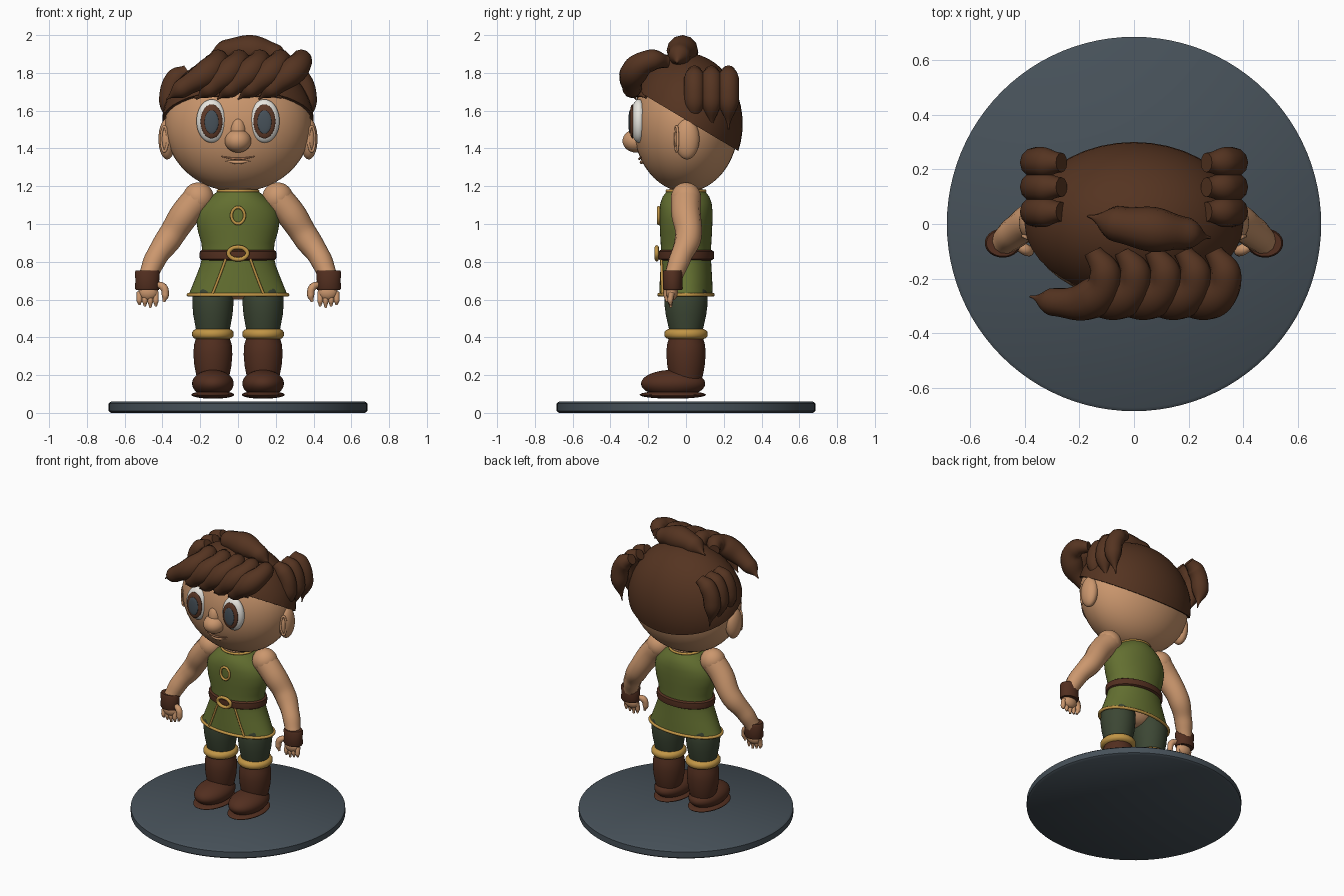
import bpy
import bmesh
from math import sin, cos, pi, radians
from mathutils import Vector

default_cube = bpy.data.objects.get("Cube")
if default_cube:
    bpy.data.objects.remove(default_cube, do_unlink=True)


def make_material(name, red, green, blue):
    material = bpy.data.materials.new(name)
    material.use_nodes = True
    colour = (red, green, blue, 1)
    material.diffuse_color = colour
    shader = material.node_tree.nodes["Principled BSDF"]
    shader.inputs["Base Color"].default_value = colour
    shader.inputs["Roughness"].default_value = 0.7
    return material


SKIN = make_material("skin", .6, .31, .155)
LIP = make_material("lip", .4, .18, .09)
HAIR = make_material("hair_brown", .09, .034, .015)
LEATHER = make_material("leather_brown", .085, .028, .014)
OLIVE = make_material("olive_cloth", .125, .16, .03)
DARK_GREEN = make_material("dark_green_cloth", .045, .062, .034)
GOLD = make_material("gold", .53, .3, .06)
SLATE = make_material("slate", .062, .082, .1)
WHITE = make_material("eye_white", .8, .78, .73)
IRIS = make_material("iris_brown", .11, .04, .02)


def finish(obj, name, material):
    bpy.ops.object.select_all(action='DESELECT')
    obj.select_set(True)
    bpy.context.view_layer.objects.active = obj
    obj.name = name
    obj.data.name = name
    if obj.type == 'CURVE':
        bpy.ops.object.convert(target='MESH')
        obj = bpy.context.view_layer.objects.active
    obj.data.materials.clear()
    obj.data.materials.append(material)
    bpy.ops.object.shade_smooth_by_angle(angle=radians(45))
    return obj


def ellipsoid(name, material, centre, radii):
    bpy.ops.mesh.primitive_uv_sphere_add(segments=40, ring_count=24, location=centre)
    obj = bpy.context.object
    obj.scale = radii
    bpy.ops.object.transform_apply(location=False, rotation=False, scale=True)
    return finish(obj, name, material)


def lathe(name, material, profile, x=0, y=0, sides=48, caps=True):
    """Stack elliptical rings given as (height, half width, half depth)."""
    bm = bmesh.new()
    rings = []
    for z, half_width, half_depth in profile:
        angles = [2 * pi * i / sides for i in range(sides)]
        rings.append([bm.verts.new((x + half_width * cos(a), y + half_depth * sin(a), z))
                      for a in angles])
    for low, high in zip(rings, rings[1:]):
        for i in range(sides):
            j = (i + 1) % sides
            bm.faces.new((low[i], low[j], high[j], high[i]))
    if caps:
        bm.faces.new(rings[0][::-1])
        bm.faces.new(rings[-1])
    mesh = bpy.data.meshes.new(name)
    bm.to_mesh(mesh)
    bm.free()
    obj = bpy.data.objects.new(name, mesh)
    bpy.context.collection.objects.link(obj)
    return finish(obj, name, material)


def tube(name, material, points, radii, closed=False):
    """Smooth tube through points; radii is one number or one per point."""
    if not isinstance(radii, (list, tuple)):
        radii = [radii] * len(points)
    curve = bpy.data.curves.new(name, 'CURVE')
    curve.dimensions = '3D'
    curve.bevel_depth = 1
    curve.bevel_resolution = 4
    curve.resolution_u = 8
    curve.use_fill_caps = True
    spline = curve.splines.new('BEZIER')
    spline.bezier_points.add(len(points) - 1)
    spline.use_cyclic_u = closed
    spline.radius_interpolation = 'EASE'
    for knot, point, radius in zip(spline.bezier_points, points, radii):
        knot.co = point
        knot.radius = radius
        knot.handle_left_type = knot.handle_right_type = 'AUTO'
    obj = bpy.data.objects.new(name, curve)
    bpy.context.collection.objects.link(obj)
    return finish(obj, name, material)


def loop(name, material, centre, axis_a, axis_b, radius, count=12):
    """Closed elliptical tube spanned by two half axes."""
    centre, axis_a, axis_b = Vector(centre), Vector(axis_a), Vector(axis_b)
    angles = [2 * pi * i / count for i in range(count)]
    points = [centre + axis_a * cos(a) + axis_b * sin(a) for a in angles]
    return tube(name, material, points, radius, closed=True)


# Display base
lathe("base", SLATE, [(0, .672, .672), (.01, .685, .685), (.05, .685, .685),
                      (.06, .672, .672)], sides=96)

# Tunic, trims and belt
lathe("tunic", OLIVE, [(.625, .262, .142), (.67, .243, .14), (.72, .223, .138),
                       (.78, .2, .134), (.84, .187, .132), (.9, .194, .134),
                       (.96, .212, .138), (1.02, .221, .14), (1.07, .212, .14),
                       (1.11, .183, .136), (1.145, .143, .123), (1.175, .105, .1)],
      caps=False)
loop("tunic_hem", GOLD, (0, 0, .625), (.262, 0, 0), (0, .142, 0), .01, 16)
loop("tunic_collar", GOLD, (0, 0, 1.175), (.105, 0, 0), (0, .1, 0), .008)
lathe("belt", LEATHER, [(.808, .192, .135), (.815, .202, .147), (.835, .204, .149),
                        (.855, .202, .147), (.862, .192, .135)])
loop("belt_buckle", GOLD, (0, -.155, .845), (.05, 0, 0), (0, 0, .032), .011, 8)
loop("pendant", GOLD, (0, -.145, 1.045), (.034, 0, 0), (0, 0, .043), .008, 8)
ellipsoid("pelvis", SKIN, (0, 0, .68), (.13, .085, .08))
lathe("neck", SKIN, [(1.08, .1, .09), (1.18, .092, .088), (1.26, .09, .085)])

# Head and face
ellipsoid("head", SKIN, (0, 0, 1.53), (.388, .28, .36))
ellipsoid("nose", SKIN, (0, -.262, 1.44), (.07, .074, .062))
ellipsoid("nose_bridge", SKIN, (0, -.25, 1.49), (.045, .05, .08))
tube("mouth", LIP, [(-.112, -.229, 1.363), (0, -.247, 1.345), (.112, -.229, 1.363)],
     [.003, .006, .003])
tube("lower_lip", SKIN, [(-.08, -.224, 1.338), (0, -.235, 1.327), (.08, -.224, 1.338)],
     [.003, .01, .003])

# Hair cap, cut off along a slope falling towards the nape
cap = ellipsoid("hair_cap", HAIR, (0, 0, 1.53), (.402, .3, .375))
bm = bmesh.new()
bm.from_mesh(cap.data)
cut = bmesh.ops.bisect_plane(bm, geom=bm.verts[:] + bm.edges[:] + bm.faces[:],
                             plane_co=(0, -.25, .17), plane_no=(0, .595, 1),
                             clear_inner=True)
rim = [e for e in cut["geom_cut"] if isinstance(e, bmesh.types.BMEdge)]
bmesh.ops.holes_fill(bm, edges=rim, sides=0)
bm.to_mesh(cap.data)
bm.free()
finish(cap, "hair_cap", HAIR)

# Swept fringe locks and crown tuft
for i in range(5):
    x = -.13 + .11 * i
    sweep = 1.25 if i == 0 else 1
    tube(f"fringe_lock_{i + 1}", HAIR,
         [(x - .02, -.1, 1.86), (x + .025, -.19, 1.865), (x - .02, -.27, 1.81),
          (x - .13 * sweep, -.285, 1.72), (x - .2 * sweep, -.265, 1.66)],
         [.035, .058, .073, .052, .004])
tube("crown_tuft", HAIR, [(-.17, .03, 1.88), (-.06, .0, 1.91), (.07, -.02, 1.918),
                          (.19, -.035, 1.895), (.28, -.05, 1.85)],
     [.004, .066, .082, .06, .004])

for side, s in (("left", 1), ("right", -1)):
    # Eyes, brows and ears
    eye_x = s * .14
    ellipsoid(f"{side}_eye", WHITE, (eye_x, -.25, 1.545), (.08, .045, .115))
    ellipsoid(f"{side}_iris", IRIS, (eye_x, -.284, 1.543), (.058, .016, .09))
    ellipsoid(f"{side}_pupil", SLATE, (eye_x, -.297, 1.54), (.037, .008, .062))
    tube(f"{side}_brow", HAIR, [(s * .06, -.256, 1.675), (s * .14, -.245, 1.688),
                                (s * .23, -.212, 1.67)], [.006, .016, .006])
    ellipsoid(f"{side}_ear", SKIN, (s * .375, .005, 1.45), (.046, .066, .108))
    loop(f"{side}_ear_fold", SKIN, (s * .39, -.05, 1.45), (s * .016, .006, 0),
         (0, 0, .065), .007, 8)

    # Side hair locks
    for i in range(3):
        y = .045 + .09 * i
        tube(f"{side}_side_lock_{i + 1}", HAIR,
             [(s * .265, y, 1.81), (s * .33, y, 1.765), (s * .362, y, 1.66),
              (s * .34, y, 1.5)], [.036, .056, .056, .004])

    # Arms
    ellipsoid(f"{side}_shoulder", SKIN, (s * .21, 0, 1.138), (.082, .08, .082))
    tube(f"{side}_arm", SKIN,
         [(s * .21, 0, 1.135), (s * .275, 0, 1.06), (s * .36, .012, .93),
          (s * .435, -.03, .82), (s * .478, -.068, .72)],
         [.08, .078, .07, .058, .05])
    lathe(f"{side}_bracer", LEATHER,
          [(.65, .06, .048), (.66, .066, .053), (.7, .063, .051), (.745, .066, .053),
           (.755, .06, .048)], x=s * .48, y=-.07)

    # Hands
    ellipsoid(f"{side}_palm", SKIN, (s * .475, -.075, .64), (.052, .032, .045))
    for i in range(4):
        x = s * (.435 + .029 * i)
        tip = .557 + .008 * abs(i - 1)
        tube(f"{side}_finger_{i + 1}", SKIN,
             [(x, -.075, .64), (x, -.083, .595), (x, -.08, tip)], [.015, .015, .007])
    tube(f"{side}_thumb", SKIN, [(s * .43, -.08, .68), (s * .395, -.095, .665),
                                 (s * .385, -.1, .625), (s * .393, -.1, .588)],
         [.016, .021, .019, .008])

    # Tunic front seams
    tube(f"{side}_tunic_seam", GOLD, [(s * .065, -.13, .815), (s * .1, -.128, .72),
                                      (s * .135, -.125, .63)], .007)

    # Legs and boots
    leg_x = s * .133
    lathe(f"{side}_leg", DARK_GREEN,
          [(.41, .085, .08), (.46, .093, .094), (.52, .104, .107), (.58, .109, .115),
           (.64, .107, .114), (.7, .09, .095)], x=leg_x)
    lathe(f"{side}_boot_shaft", LEATHER,
          [(.15, .075, .075), (.2, .088, .09), (.25, .098, .099), (.31, .103, .104),
           (.36, .1, .101), (.41, .085, .086)], x=leg_x)
    lathe(f"{side}_boot_cuff", GOLD,
          [(.39, .085, .088), (.396, .101, .105), (.408, .11, .115), (.427, .11, .115),
           (.439, .101, .105), (.445, .085, .088)], x=leg_x)
    ellipsoid(f"{side}_boot_foot", LEATHER, (leg_x, -.068, .155), (.11, .17, .073))
    ellipsoid(f"{side}_boot_sole", LEATHER, (leg_x, -.07, .096), (.113, .175, .021))
